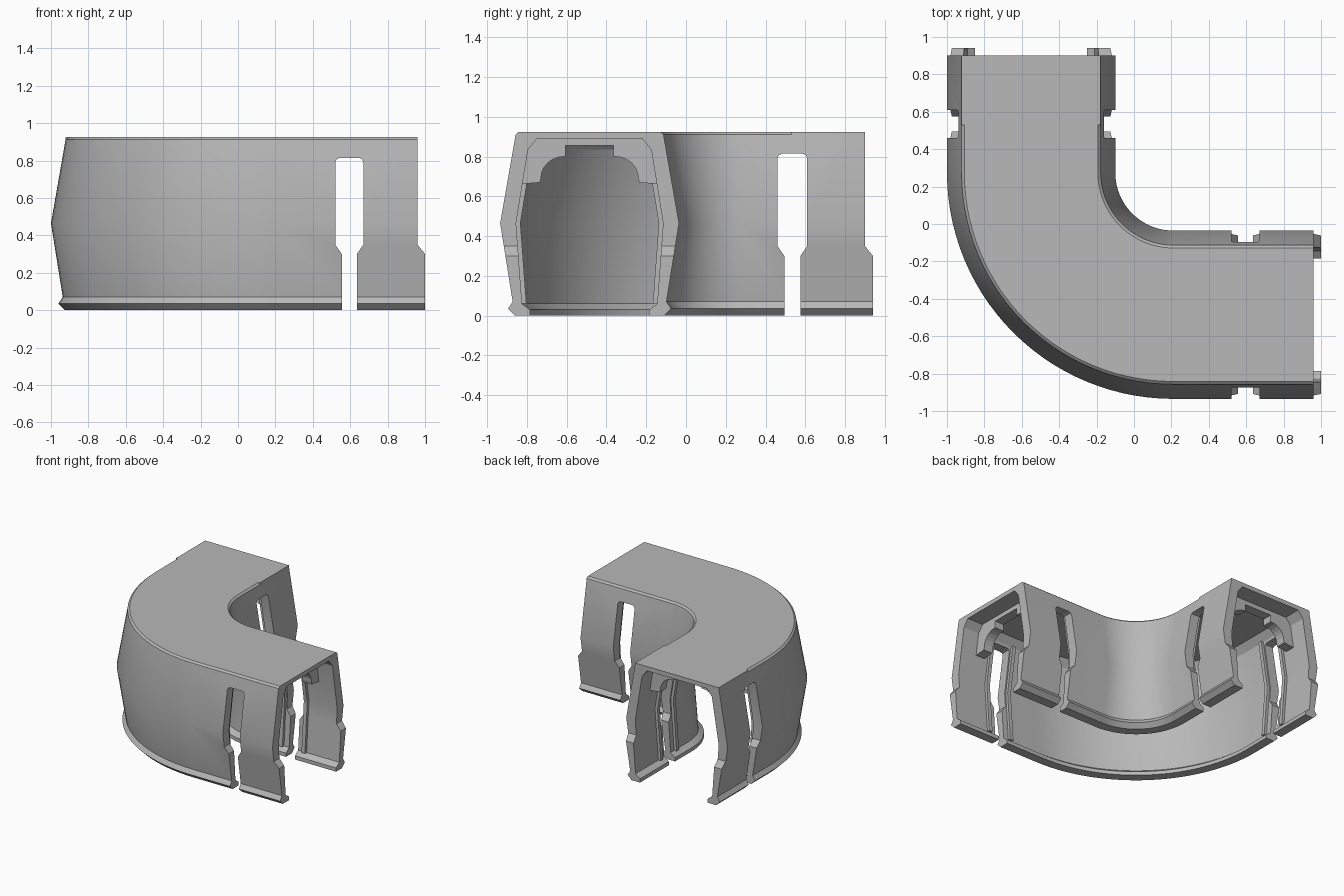
import bpy, bmesh, math
from mathutils import Vector

if "Cube" in bpy.data.objects:
    bpy.data.objects.remove(bpy.data.objects["Cube"], do_unlink=True)

grey = bpy.data.materials.new("matte grey")
grey.use_nodes = True
colour = (0.48, 0.48, 0.48, 1)
grey.diffuse_color = colour
grey.node_tree.nodes["Principled BSDF"].inputs["Base Color"].default_value = colour


def loft(name, rings):
    """Closed solid through a list of equal-length rings of points."""
    bm = bmesh.new()
    loops = [[bm.verts.new(p) for p in ring] for ring in rings]
    n = len(loops[0])
    for a, b in zip(loops, loops[1:]):
        for i in range(n):
            j = (i + 1) % n
            bm.faces.new((a[i], a[j], b[j], b[i]))
    bm.faces.new(loops[0])
    bm.faces.new(loops[-1])
    bmesh.ops.recalc_face_normals(bm, faces=bm.faces)
    mesh = bpy.data.meshes.new(name)
    bm.to_mesh(mesh)
    bm.free()
    mesh.materials.append(grey)
    obj = bpy.data.objects.new(name, mesh)
    bpy.context.collection.objects.link(obj)
    return obj


# Arm frames: s runs out along the arm, u across it, z up
MID_X, MID_Y, RADIUS = -0.55, -0.485, 0.76


def right_arm(s, u, z):
    return Vector((s, MID_Y - u, z))


def back_arm(s, u, z):
    return Vector((MID_X - u, s - 0.06, z))


arms = {"right": right_arm, "back": back_arm}

# Channel cross-section: outer skin from the foot up, then the inner skin
inner = [(0.30, 0), (0.30, 0.03), (0.34, 0.06), (0.37, 0.465),
         (0.31, 0.835), (0.265, 0.89)]


def section(bevel):
    outer = [(0.375, 0), (0.41, 0.035), (0.387, 0.07), (0.45, 0.465),
             (0.372, 0.912), (0.372 - bevel, 0.925)]
    half = inner[::-1] + outer
    return half + [(-u, z) for u, z in reversed(half)]


def station(point, normal, bevel=0.015):
    return [(point[0] + normal[0] * u, point[1] + normal[1] * u, z)
            for u, z in section(bevel)]


# Channel body swept round the bend
cx, cy = MID_X + RADIUS, MID_Y + RADIUS
rings = [station((1, MID_Y), (0, -1))]
STEPS = 28
for i in range(STEPS + 1):
    a = math.pi / 2 * i / STEPS
    n = (-math.sin(a), -math.cos(a))
    rings.append(station((cx + RADIUS * n[0], cy + RADIUS * n[1]), n))
for y, bevel in ((0.53, 0.015), (0.531, 0.001), (0.94, 0.001)):
    rings.append(station((MID_X, y), (-1, 0), bevel))
body = loft("channel_body", rings)

# Slots and stepped ends cut through both walls of each arm
slot_half = [(0.04, -0.1), (0.04, 0.30), (0.075, 0.35), (0.075, 0.79),
             (0.068, 0.808), (0.05, 0.815)]
slot = [(0.595 + s, z) for s, z in slot_half]
slot += [(0.595 - s, z) for s, z in reversed(slot_half)]
end_step = [(1.005, 0.295), (0.96, 0.35), (0.96, 1.1), (1.1, 1.1), (1.1, 0.295)]
for arm in arms.values():
    for outline in (slot, end_step):
        cutter = loft("cutter", [[arm(s, u, z) for s, z in outline]
                                 for u in (-0.6, 0.6)])
        cutter.hide_render = True
        mod = body.modifiers.new("cut", "BOOLEAN")
        mod.operation = "DIFFERENCE"
        mod.solver = "EXACT"
        mod.object = cutter
        bpy.context.view_layer.objects.active = body
        bpy.ops.object.modifier_apply(modifier=mod.name)
        bpy.data.objects.remove(cutter, do_unlink=True)

# Smooth bend with crisp edges
bpy.ops.object.select_all(action="DESELECT")
body.select_set(True)
bpy.context.view_layer.objects.active = body
bpy.ops.object.shade_smooth_by_angle(angle=math.radians(25))

# Stiffening ribs beside the slots
wall = inner[2:5]
rib = [(u + 0.01, z) for u, z in wall] + [(u - 0.022, z) for u, z in reversed(wall)]
# Stepped arch inside each mouth
arc = [(0.13 + 0.115 * math.sin(math.radians(t)),
        0.69 + 0.11 * math.cos(math.radians(t))) for t in range(0, 91, 15)]
arch_half = [(0.12, 0.855), (0.12, 0.80)] + arc
arch_half += [(0.25, 0.67), (0.36, 0.66), (0.33, 0.85), (0.28, 0.90)]
arch = arch_half + [(-u, z) for u, z in reversed(arch_half)]

for label, arm in arms.items():
    for side, sign in (("outer", 1), ("inner", -1)):
        for place, start in (("front", 0.68), ("rear", 0.48)):
            loft(f"{label}_{side}_{place}_rib",
                 [[arm(s, sign * u, z) for u, z in rib]
                  for s in (start, start + 0.03)])
    loft(f"{label}_mouth_arch", [[arm(s, u, z) for u, z in arch]
                                 for s in (0.74, 0.82)])
